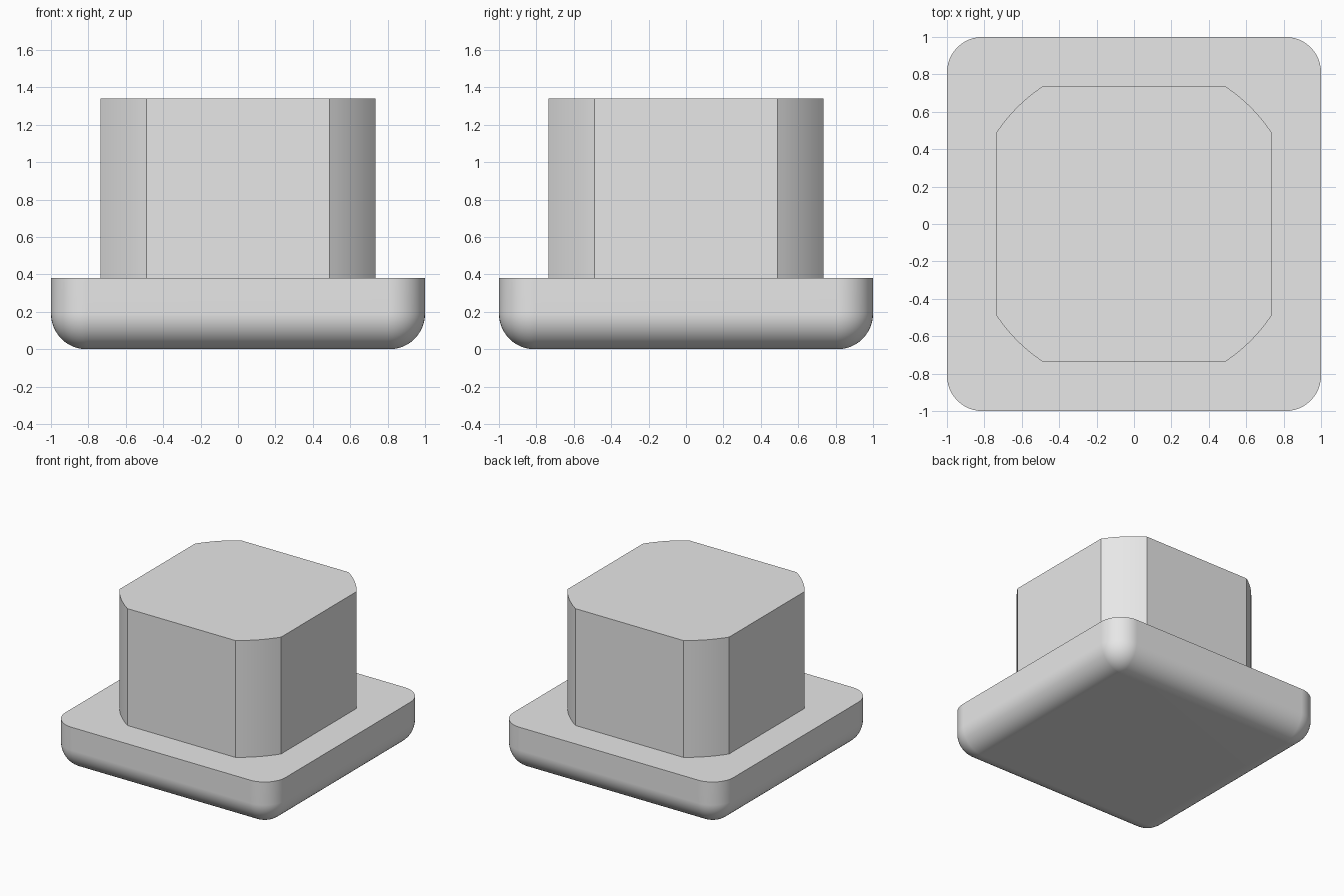
import bpy, bmesh, math

if "Cube" in bpy.data.objects:
    bpy.data.objects.remove(bpy.data.objects["Cube"])

grey = bpy.data.materials.new("light_grey")
grey.diffuse_color = (0.8, 0.8, 0.8, 1)
grey.use_nodes = True
grey.node_tree.nodes["Principled BSDF"].inputs["Base Color"].default_value = grey.diffuse_color


def arc_corners(cx, radius, start, end, steps):
    """Outline made of one corner arc repeated in four quadrants."""
    pts = []
    for q in range(4):
        for i in range(steps + 1):
            a = math.radians(90 * q + start + (end - start) * i / steps)
            c, s = math.cos(math.radians(90 * q)), math.sin(math.radians(90 * q))
            pts.append((cx * (c - s) + radius * math.cos(a),
                        cx * (s + c) + radius * math.sin(a)))
    return pts


def loft(name, rings):
    """Closed solid skinned through (outline, z) rings from bottom to top."""
    bm = bmesh.new()
    loops = [[bm.verts.new((x, y, z)) for x, y in pts] for pts, z in rings]
    n = len(loops[0])
    for a, b in zip(loops, loops[1:]):
        for i in range(n):
            j = (i + 1) % n
            bm.faces.new((a[i], a[j], b[j], b[i]))
    bm.faces.new(loops[0][::-1])
    bm.faces.new(loops[-1])
    bmesh.ops.remove_doubles(bm, verts=bm.verts, dist=1e-5)
    bmesh.ops.recalc_face_normals(bm, faces=bm.faces)
    mesh = bpy.data.meshes.new(name)
    bm.to_mesh(mesh)
    bm.free()
    mesh.materials.append(grey)
    ob = bpy.data.objects.new(name, mesh)
    bpy.context.collection.objects.link(ob)
    bpy.ops.object.select_all(action='DESELECT')
    ob.select_set(True)
    bpy.context.view_layer.objects.active = ob
    bpy.ops.object.shade_smooth_by_angle(angle=math.radians(25))
    wn = ob.modifiers.new("flat_face_normals", 'WEIGHTED_NORMAL')
    wn.keep_sharp = True
    return ob


# Base plate: rounded corners and a rounded lower rim
R, H, N = 0.19, 0.38, 12
rings = []
for k in range(N + 1):
    t = math.pi / 2 * k / N
    rings.append((arc_corners(1 - R, R * math.sin(t), 0, 90, N), R - R * math.cos(t)))
rings.append((arc_corners(1 - R, R, 0, 90, N), H))
loft("base_plate", rings)

# Post: square block with its corners turned to a circle
half, flat = 0.735, 0.49
ang = math.degrees(math.atan2(flat, half))
outline = arc_corners(0, math.hypot(half, flat), ang, 90 - ang, 8)
loft("post", [(outline, H - 0.02), (outline, 1.34)])
